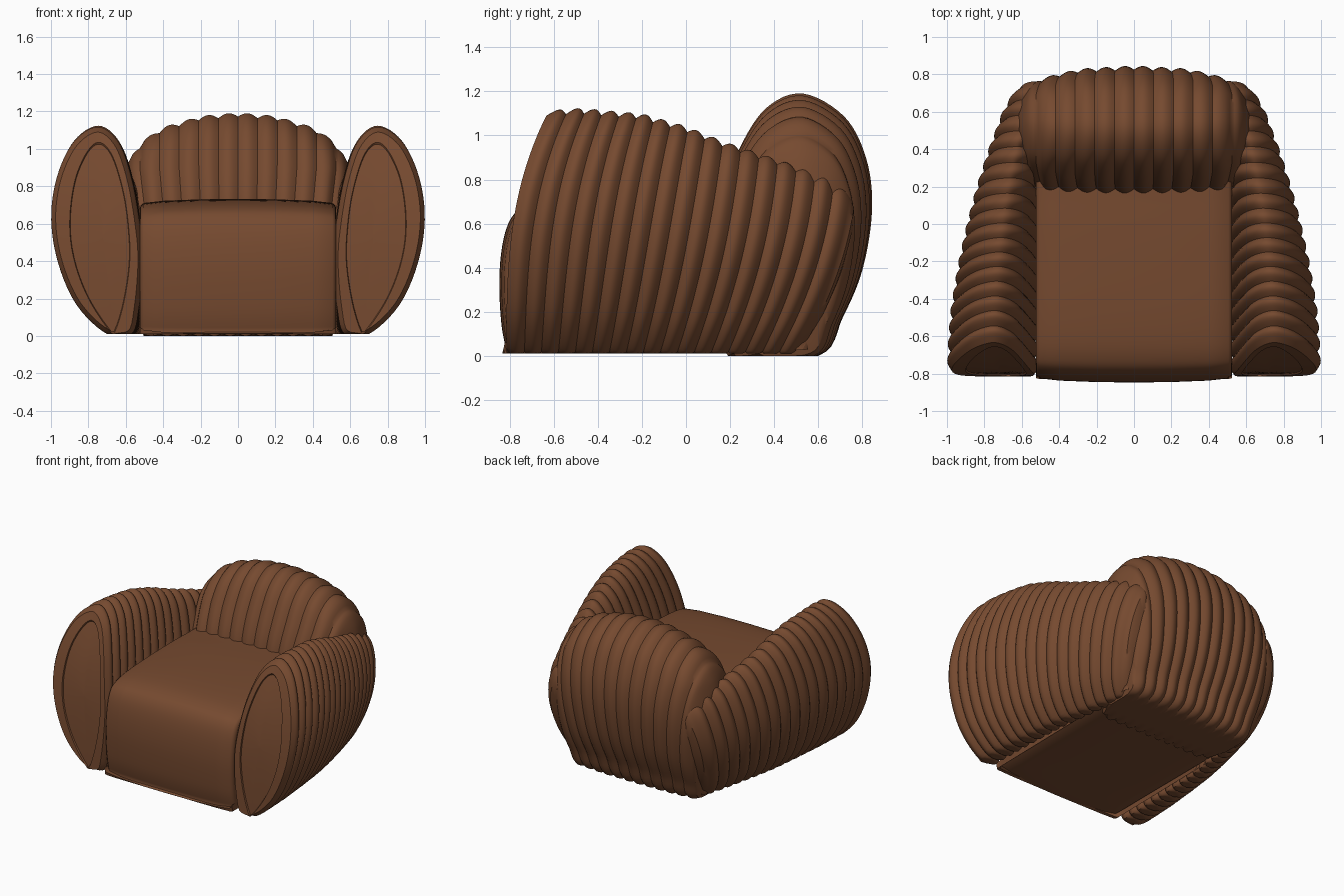
import bpy, bmesh, math
from mathutils import Vector

cube = bpy.data.objects.get("Cube")
if cube:
    bpy.data.objects.remove(cube, do_unlink=True)

leather = bpy.data.materials.new("brown_leather")
leather.use_nodes = True
colour = (0.18, 0.068, 0.029, 1)
leather.diffuse_color = colour
leather.node_tree.nodes["Principled BSDF"].inputs["Base Color"].default_value = colour


def lookup(table, t):
    """Piecewise linear value from (position, value) pairs."""
    if t <= table[0][0]:
        return table[0][1]
    for (a, va), (b, vb) in zip(table, table[1:]):
        if t <= b:
            return va + (vb - va) * (t - a) / (b - a)
    return table[-1][1]


def smooth_loop(points, steps=6):
    """Closed Catmull-Rom curve through 2D points."""
    pts = [Vector(p) for p in points]
    n = len(pts)
    out = []
    for i in range(n):
        a, b, c, d = (pts[(i + k) % n] for k in (-1, 0, 1, 2))
        for s in range(steps):
            t = s / steps
            out.append(0.5 * (2 * b + (c - a) * t + (2 * a - 5 * b + 4 * c - d) * t ** 2
                              + (3 * b - a - 3 * c + d) * t ** 3))
    return out


def inset(loop, depth):
    """Move a counter-clockwise 2D loop inwards along its normals."""
    n = len(loop)
    out = []
    for i, p in enumerate(loop):
        tangent = (loop[(i + 1) % n] - loop[i - 1]).normalized()
        out.append(p + Vector((-tangent.y, tangent.x)) * depth)
    return out


def shrink(loop, factor):
    """Scale a 2D loop about its middle."""
    middle = sum(loop, Vector((0, 0))) / len(loop)
    return [middle + (p - middle) * factor for p in loop]


def loft(name, rings, angle=35):
    """Skin a list of equal 3D rings and close both ends."""
    bm = bmesh.new()
    rows = [[bm.verts.new(p) for p in ring] for ring in rings]
    n = len(rows[0])
    for r, s in zip(rows, rows[1:]):
        for i in range(n):
            j = (i + 1) % n
            bm.faces.new((r[i], r[j], s[j], s[i]))
    bm.faces.new(rows[0])
    bm.faces.new(rows[-1])
    bmesh.ops.recalc_face_normals(bm, faces=bm.faces)
    mesh = bpy.data.meshes.new(name)
    bm.to_mesh(mesh)
    bm.free()
    mesh.materials.append(leather)
    obj = bpy.data.objects.new(name, mesh)
    bpy.context.collection.objects.link(obj)
    bpy.ops.object.select_all(action='DESELECT')
    obj.select_set(True)
    bpy.context.view_layer.objects.active = obj
    bpy.ops.object.shade_smooth_by_angle(angle=math.radians(angle))


# Armrests: ribbed oval sections swept from front to back
arm_section = smooth_loop([
    (0.57, 0.01), (0.70, 0.01), (0.86, 0.16), (0.96, 0.38), (1.0, 0.62), (0.97, 0.85),
    (0.88, 1.04), (0.75, 1.12), (0.64, 1.04), (0.57, 0.85), (0.525, 0.6), (0.51, 0.4), (0.53, 0.15)])
panel_section = smooth_loop([
    (0.655, 0.03), (0.685, 0.025), (0.80, 0.2), (0.875, 0.4), (0.9, 0.6), (0.875, 0.82),
    (0.81, 0.98), (0.74, 1.035), (0.67, 0.96), (0.61, 0.76), (0.582, 0.55), (0.58, 0.38), (0.61, 0.18)])
arm_top = [(0, 1.115), (0.1, 1.125), (0.31, 1.1), (0.46, 1.045), (0.6, 0.97),
           (0.77, 0.89), (0.92, 0.81), (1, 0.73)]
arm_outer = [(0, 1.0), (0.1, 0.995), (0.22, 0.98), (0.38, 0.94), (0.52, 0.895), (0.65, 0.845),
             (0.78, 0.785), (0.92, 0.71), (1, 0.65)]
arm_inner = [(0, 0.51), (0.55, 0.5), (1, 0.43)]


def arm_loop(t, depth):
    top, outer, inner = (lookup(k, t) for k in (arm_top, arm_outer, arm_inner))
    loop = [Vector((inner + (p.x - 0.51) / 0.49 * (outer - inner), p.y / 1.12 * top))
            for p in arm_section]
    return inset(loop, depth)


def place_arm(side, t, loop, push=0.0):
    """Stand a section up at t, leaning back with height."""
    ring = []
    for x, z in loop:
        z = max(z, 0.01)
        lean = (1 - t) * 0.14 * z ** 3 + t * (0.6 * z - 0.33 * z * z)
        ring.append((side * x, -0.81 + 1.3 * t + lean + push, z))
    return ring


RIBS, STEPS = 17, 8
for label, side in (("left", 1), ("right", -1)):
    # Front panel sunk inside a raised rim
    rings = [place_arm(side, 0, shrink(panel_section, f), push) for f, push in
             ((0.02, 0.008), (0.35, 0.008), (0.7, 0.008), (0.98, 0.008), (1, -0.002))]
    rings.append(place_arm(side, 0, arm_loop(0, 0.025), -0.005))
    # Ribs
    for k in range(2, RIBS * STEPS + 1):
        bulge = abs(math.sin(math.pi * k / STEPS))
        t = k / (RIBS * STEPS)
        rings.append(place_arm(side, t, arm_loop(t, 0.024 * (1 - bulge))))
    # Rounded rear end
    end = arm_loop(1, 0.024)
    for f, push in ((0.9, 0.018), (0.6, 0.03), (0.05, 0.035)):
        rings.append(place_arm(side, 1, shrink(end, f), push))
    loft(label + "_armrest", rings)

# Backrest: ribbed shell section swept across the width, fanning out upwards
back_section = smooth_loop([
    (0.19, 0.0), (0.60, 0.0), (0.715, 0.18), (0.805, 0.4), (0.847, 0.67), (0.82, 0.9), (0.72, 1.09),
    (0.53, 1.195), (0.365, 1.13), (0.245, 0.95), (0.165, 0.73), (0.16, 0.5)])
back_top = [(0, 1), (0.2, 0.985), (0.4, 0.935), (0.5, 0.88), (0.56, 0.82), (0.63, 0.7)]
back_depth = [(0, 1), (0.3, 0.95), (0.45, 0.85), (0.55, 0.76), (0.63, 0.6)]
front_depth = [(0, 1), (0.5, 1), (0.57, 0.9), (0.63, 0.62)]
HALF = 0.63


def back_ring(x, depth, factor=1.0):
    height, rear, front = (lookup(k, abs(x)) for k in (back_top, back_depth, front_depth))
    ring = []
    for p in shrink(inset(back_section, depth), factor):
        y = 0.53 + (p.x - 0.53) * (rear if p.x > 0.53 else front)
        z = max(p.y * height, 0.0)
        ring.append((x * (0.8 + 0.2 * min(1, z / 0.9)), y, z))
    return ring


BACK_RIBS = 12
rings = [back_ring(-HALF - 0.012, 0.022, 0.6), back_ring(-HALF - 0.008, 0.022, 0.9)]
for k in range(BACK_RIBS * STEPS + 1):
    bulge = abs(math.sin(math.pi * k / STEPS))
    rings.append(back_ring(HALF * (2 * k / (BACK_RIBS * STEPS) - 1), 0.022 * (1 - bulge)))
rings += [back_ring(HALF + 0.008, 0.022, 0.9), back_ring(HALF + 0.012, 0.022, 0.6)]
loft("backrest", rings)

# Seat: thick cushion with a rounded front and a slight crown
seat_section = smooth_loop([
    (-0.8, 0.01), (-0.4, 0.01), (0.3, 0.01), (0.55, 0.01), (0.56, 0.1), (0.45, 0.5), (0.4, 0.7),
    (0.1, 0.73), (-0.3, 0.73), (-0.58, 0.715), (-0.72, 0.685), (-0.79, 0.63),
    (-0.83, 0.52), (-0.847, 0.35), (-0.838, 0.15), (-0.815, 0.03)])
rings = []
for x, depth in ((-0.525, 0.05), (-0.52, 0.035), (-0.505, 0.022), (-0.4, 0.01), (-0.2, 0.002),
                 (0, 0), (0.2, 0.002), (0.4, 0.01), (0.505, 0.022), (0.52, 0.035), (0.525, 0.05)):
    rings.append([(x, p.x, max(p.y, 0.01)) for p in inset(seat_section, depth)])
loft("seat", rings)
